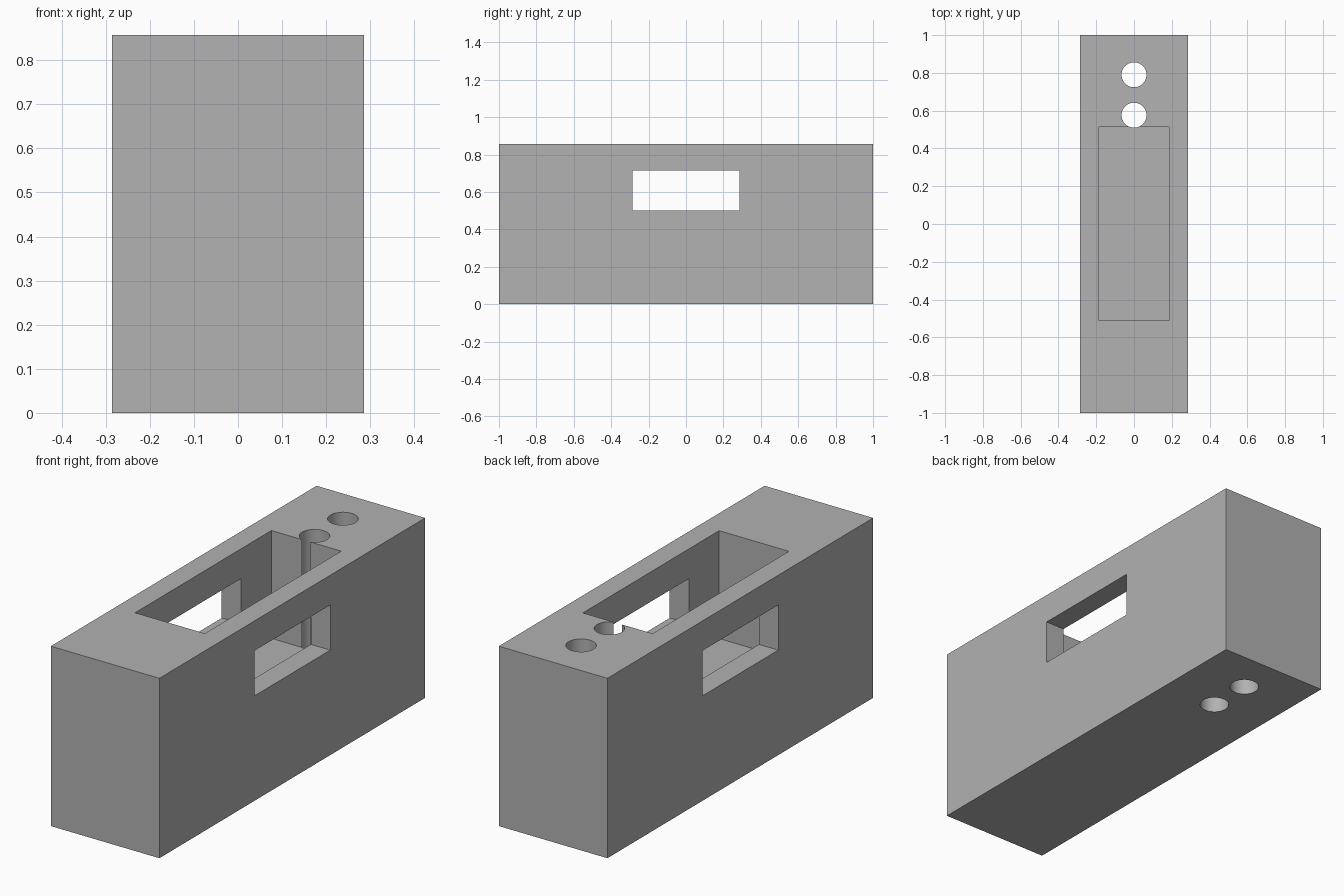
import bpy
import math

default = bpy.data.objects.get("Cube")
if default:
    bpy.data.objects.remove(default, do_unlink=True)

W, L, H = 0.572, 2.0, 0.857

grey = bpy.data.materials.new("plain_grey")
grey.use_nodes = True
grey.diffuse_color = (0.445, 0.445, 0.445, 1)
grey.node_tree.nodes["Principled BSDF"].inputs["Base Color"].default_value = grey.diffuse_color


def box(name, low, high):
    """Box spanning two opposite corners."""
    bpy.ops.mesh.primitive_cube_add(size=1, location=[(a + b) / 2 for a, b in zip(low, high)])
    ob = bpy.context.object
    ob.name = name
    ob.scale = [b - a for a, b in zip(low, high)]
    bpy.ops.object.transform_apply(location=True, rotation=False, scale=True)
    ob.data.materials.append(grey)
    return ob


def drill(name, y):
    """Vertical round cutter through the full height."""
    bpy.ops.mesh.primitive_cylinder_add(vertices=64, radius=0.066, depth=H + 0.2,
                                        location=(0, y, H / 2))
    ob = bpy.context.object
    ob.name = name
    ob.data.materials.append(grey)
    return ob


# Solid block
block = box("block_body", (-W / 2, -L / 2, 0), (W / 2, L / 2, H))

# Top pocket, side-to-side window, and two through holes at the back
cutters = [
    box("pocket_cutter", (-0.184, -0.512, 0.343), (0.184, 0.514, H + 0.1)),
    box("window_cutter", (-W, -0.286, 0.5), (W, 0.286, 0.715)),
    drill("inner_hole_cutter", 0.576),
    drill("outer_hole_cutter", 0.79),
]

bpy.ops.object.select_all(action="DESELECT")
bpy.context.view_layer.objects.active = block
block.select_set(True)
for cutter in cutters:
    cutter.hide_render = True
    mod = block.modifiers.new(cutter.name, "BOOLEAN")
    mod.operation = "DIFFERENCE"
    mod.solver = "EXACT"
    mod.object = cutter
    bpy.ops.object.modifier_apply(modifier=mod.name)
for cutter in cutters:
    bpy.data.objects.remove(cutter, do_unlink=True)

# Smooth hole walls, crisp edges elsewhere
bpy.ops.object.shade_smooth_by_angle(angle=math.radians(30))
